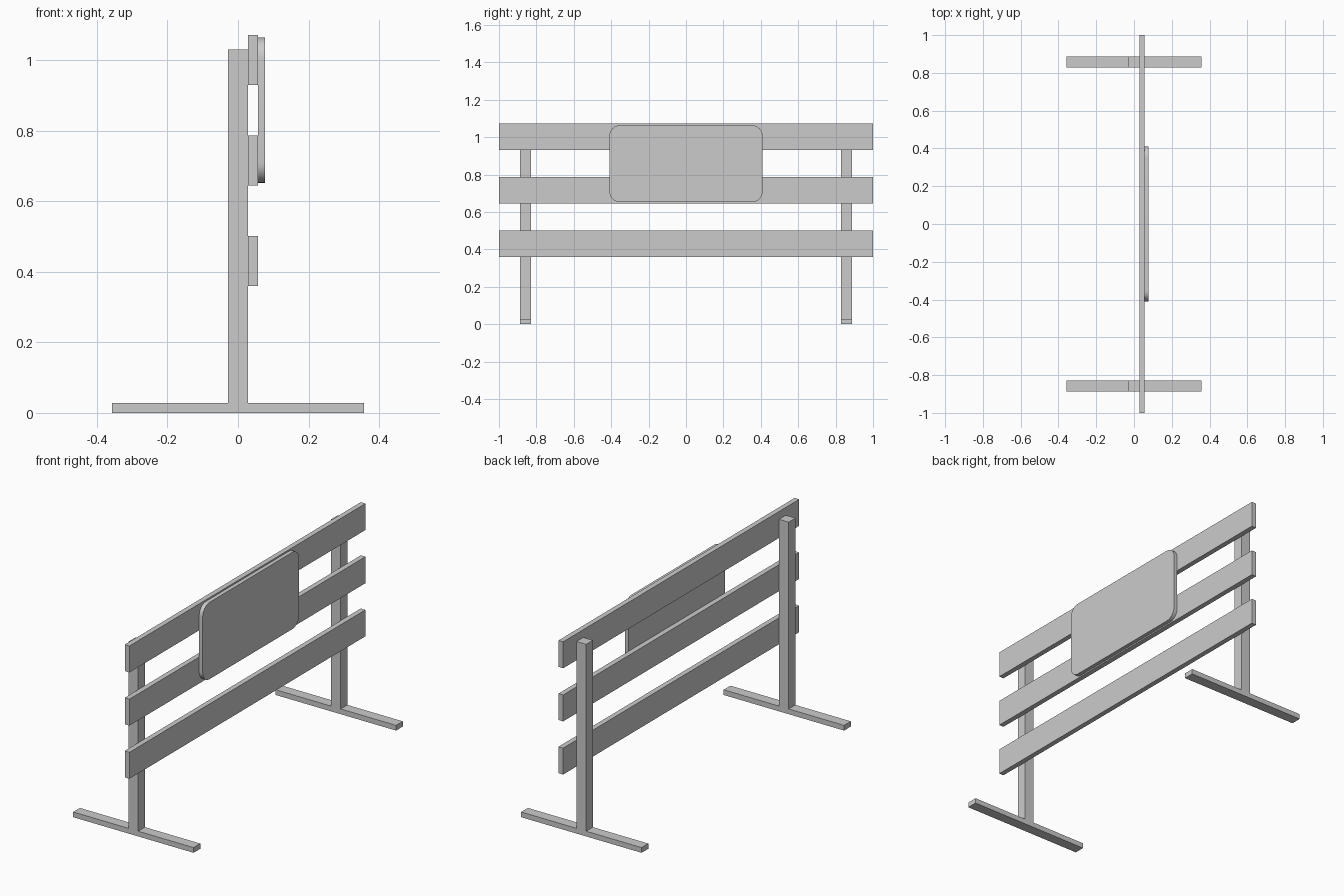
import bpy, bmesh
from math import sin, cos, pi
from mathutils import Vector

if "Cube" in bpy.data.objects:
    bpy.data.objects.remove(bpy.data.objects["Cube"])


def extrude_profile(name, points, offset):
    """Solid made by extruding a closed planar profile along an offset."""
    bm = bmesh.new()
    face = bm.faces.new([bm.verts.new(p) for p in points])
    ext = bmesh.ops.extrude_face_region(bm, geom=[face], use_keep_orig=True)
    verts = [g for g in ext["geom"] if isinstance(g, bmesh.types.BMVert)]
    bmesh.ops.translate(bm, verts=verts, vec=Vector(offset))
    bmesh.ops.recalc_face_normals(bm, faces=bm.faces)
    mesh = bpy.data.meshes.new(name)
    bm.to_mesh(mesh)
    bm.free()
    obj = bpy.data.objects.new(name, mesh)
    bpy.context.collection.objects.link(obj)
    return obj


POST = 0.0285      # half width of a post
FOOT = 0.357       # half length of a foot
FOOT_TOP = 0.028
PLANK_X, BOARD_X, FRONT_X = 0.0285, 0.056, 0.077

# Upright stands: post and foot as one inverted T
tee = [(-FOOT, 0), (FOOT, 0), (FOOT, FOOT_TOP), (POST, FOOT_TOP),
       (POST, 1.03), (-POST, 1.03), (-POST, FOOT_TOP), (-FOOT, FOOT_TOP)]
for side, yc in (("front", -0.858), ("back", 0.858)):
    extrude_profile(side + "_stand", [(x, yc - POST, z) for x, z in tee],
                    (0, 2 * POST, 0))

# Horizontal planks
for label, z in (("lower", 0.36), ("middle", 0.645), ("upper", 0.93)):
    rect = [(PLANK_X, -1, z), (PLANK_X, 1, z),
            (PLANK_X, 1, z + 0.142), (PLANK_X, -1, z + 0.142)]
    extrude_profile(label + "_plank", rect, (BOARD_X - PLANK_X, 0, 0))

# Sign board with rounded corners
hw, hh, zc, r, n = 0.409, 0.206, 0.858, 0.057, 8
outline = []
for q, (sy, sz) in enumerate(((1, 1), (-1, 1), (-1, -1), (1, -1))):
    for i in range(n + 1):
        a = (q + i / n) * pi / 2
        outline.append((BOARD_X, sy * (hw - r) + r * cos(a),
                        zc + sz * (hh - r) + r * sin(a)))
board = extrude_profile("sign_board", outline, (FRONT_X - BOARD_X, 0, 0))
bpy.context.view_layer.objects.active = board
board.select_set(True)
bpy.ops.object.shade_smooth_by_angle()
